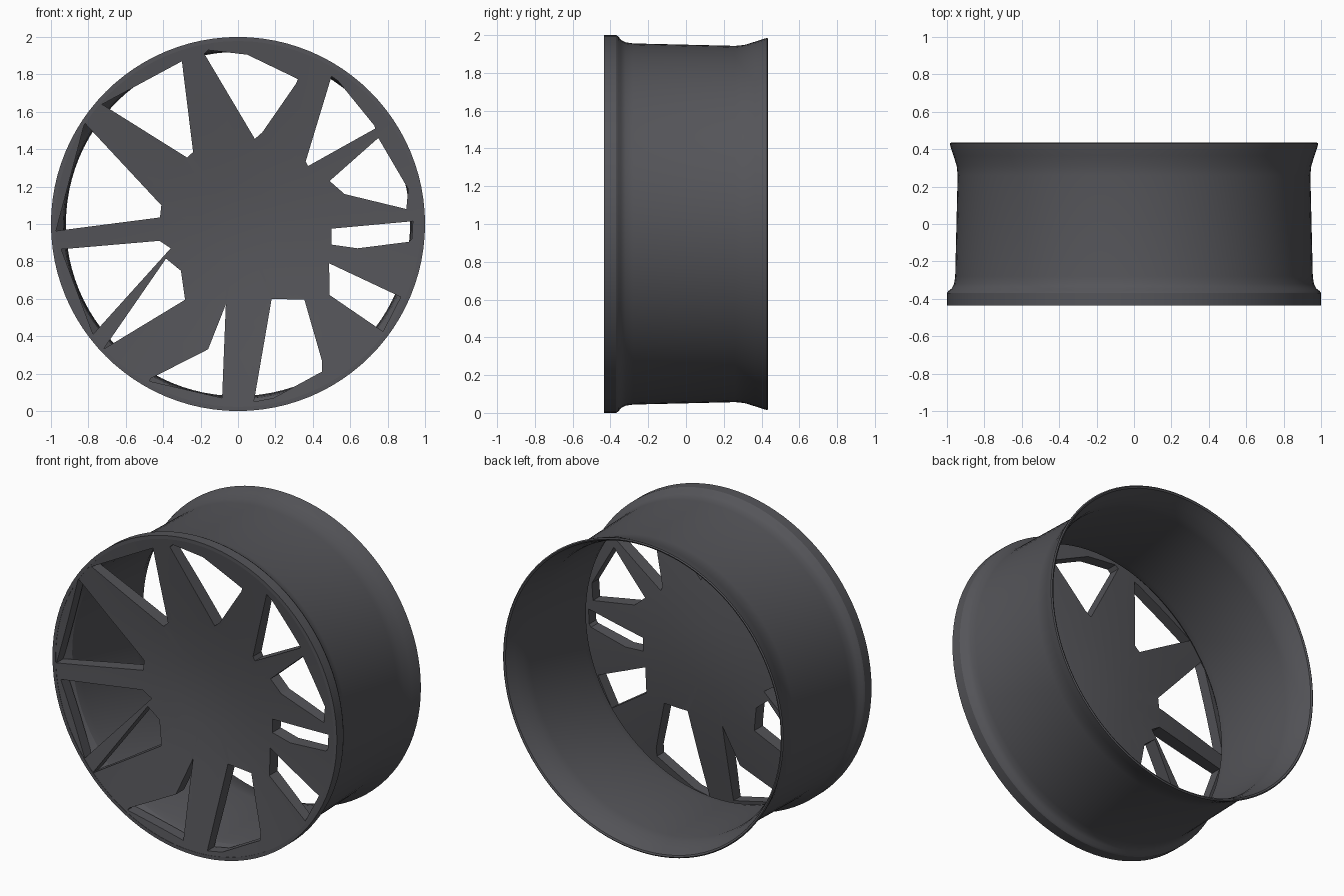
import bpy, bmesh, math

if "Cube" in bpy.data.objects:
    bpy.data.objects.remove(bpy.data.objects["Cube"])

SEG = 96
CZ = 1.0

mat = bpy.data.materials.new("dark_metal")
mat.diffuse_color = (0.09, 0.09, 0.10, 1)
mat.use_nodes = True
mat.node_tree.nodes["Principled BSDF"].inputs["Base Color"].default_value = mat.diffuse_color


def new_object(name, bm):
    bmesh.ops.recalc_face_normals(bm, faces=bm.faces)
    me = bpy.data.meshes.new(name)
    bm.to_mesh(me)
    bm.free()
    ob = bpy.data.objects.new(name, me)
    bpy.context.collection.objects.link(ob)
    me.materials.append(mat)
    return ob


def lathe(name, profile, closed):
    """Spin (radius, y) points about the wheel axle."""
    bm = bmesh.new()
    rings = []
    for r, y in profile:
        if r == 0:
            rings.append([bm.verts.new((0, y, CZ))] * SEG)
        else:
            rings.append([bm.verts.new((r * math.cos(2 * math.pi * i / SEG), y,
                                        CZ + r * math.sin(2 * math.pi * i / SEG)))
                          for i in range(SEG)])
    n = len(rings)
    for k in range(n if closed else n - 1):
        a, b = rings[k], rings[(k + 1) % n]
        for i in range(SEG):
            j = (i + 1) % SEG
            bm.faces.new(list(dict.fromkeys((a[i], a[j], b[j], b[i]))))
    return new_object(name, bm)


def smooth(ob, angle=30):
    bpy.ops.object.select_all(action='DESELECT')
    ob.select_set(True)
    bpy.context.view_layer.objects.active = ob
    bpy.ops.object.shade_smooth_by_angle(angle=math.radians(angle))


# barrel with front lip and flared back edge
barrel = lathe("rim_barrel", [
    (1.0, -0.435), (1.0, -0.37), (0.993, -0.358), (0.975, -0.345), (0.962, -0.32),
    (0.956, -0.28), (0.943, 0.26), (0.948, 0.31), (0.965, 0.365), (0.98, 0.41),
    (0.985, 0.43), (0.978, 0.435), (0.968, 0.43), (0.945, 0.37), (0.927, 0.31),
    (0.92, 0.26), (0.925, -0.28), (0.935, -0.33), (0.96, -0.355), (0.978, -0.375),
    (0.978, -0.435)], True)
smooth(barrel)

# dished spoke face
disc = lathe("spoke_face", [
    (0, -0.325), (0.2, -0.335), (0.45, -0.36), (0.7, -0.397), (0.985, -0.434),
    (0.985, -0.365), (0.7, -0.315), (0.45, -0.275), (0.2, -0.25), (0, -0.24)], False)

# irregular windows between the spokes, as (x, z) outlines
windows = [
    [(-.18, 1.91), (-.16, 1.93), (.05, 1.905), (.32, 1.775), (.31, 1.75), (.13, 1.49), (.09, 1.455)],
    [(.50, 1.79), (.535, 1.765), (.73, 1.525), (.733, 1.51), (.375, 1.31), (.362, 1.335)],
    [(.75, 1.46), (.91, 1.187), (.90, 1.08), (.57, 1.16), (.49, 1.23)],
    [(.50, .975), (.935, 1.015), (.93, .92), (.915, .905), (.64, .87), (.50, .89)],
    [(.487, .79), (.87, .61), (.775, .425), (.49, .62)],
    [(.18, .60), (.355, .595), (.45, .265), (.45, .21), (.42, .195), (.19, .07), (.085, .05)],
    [(-.065, .57), (-.085, .07), (-.475, .16), (-.465, .175), (-.16, .33)],
    [(-.385, .815), (-.305, .75), (-.283, .595), (-.72, .33)],
    [(-.945, .865), (-.42, .91), (-.36, .87), (-.775, .41)],
    [(-.82, 1.54), (-.41, 1.10), (-.417, 1.035), (-.973, .963)],
    [(-.30, 1.87), (-.24, 1.385), (-.272, 1.355), (-.727, 1.64)],
]
bm = bmesh.new()
for outline in windows:
    front = [bm.verts.new((x, -0.6, z)) for x, z in outline]
    back = [bm.verts.new((x, -0.1, z)) for x, z in outline]
    bm.faces.new(front)
    bm.faces.new(back[::-1])
    n = len(outline)
    for i in range(n):
        j = (i + 1) % n
        bm.faces.new((front[i], back[i], back[j], front[j]))
cutter = new_object("window_cutter", bm)
cutter.hide_render = True

# cut the windows and bake the result
mod = disc.modifiers.new("windows", 'BOOLEAN')
mod.operation = 'DIFFERENCE'
mod.solver = 'EXACT'
mod.object = cutter
bpy.context.view_layer.update()
cut = bpy.data.meshes.new_from_object(disc.evaluated_get(bpy.context.evaluated_depsgraph_get()))
disc.modifiers.clear()
disc.data = cut
bpy.data.objects.remove(cutter)
smooth(disc)
